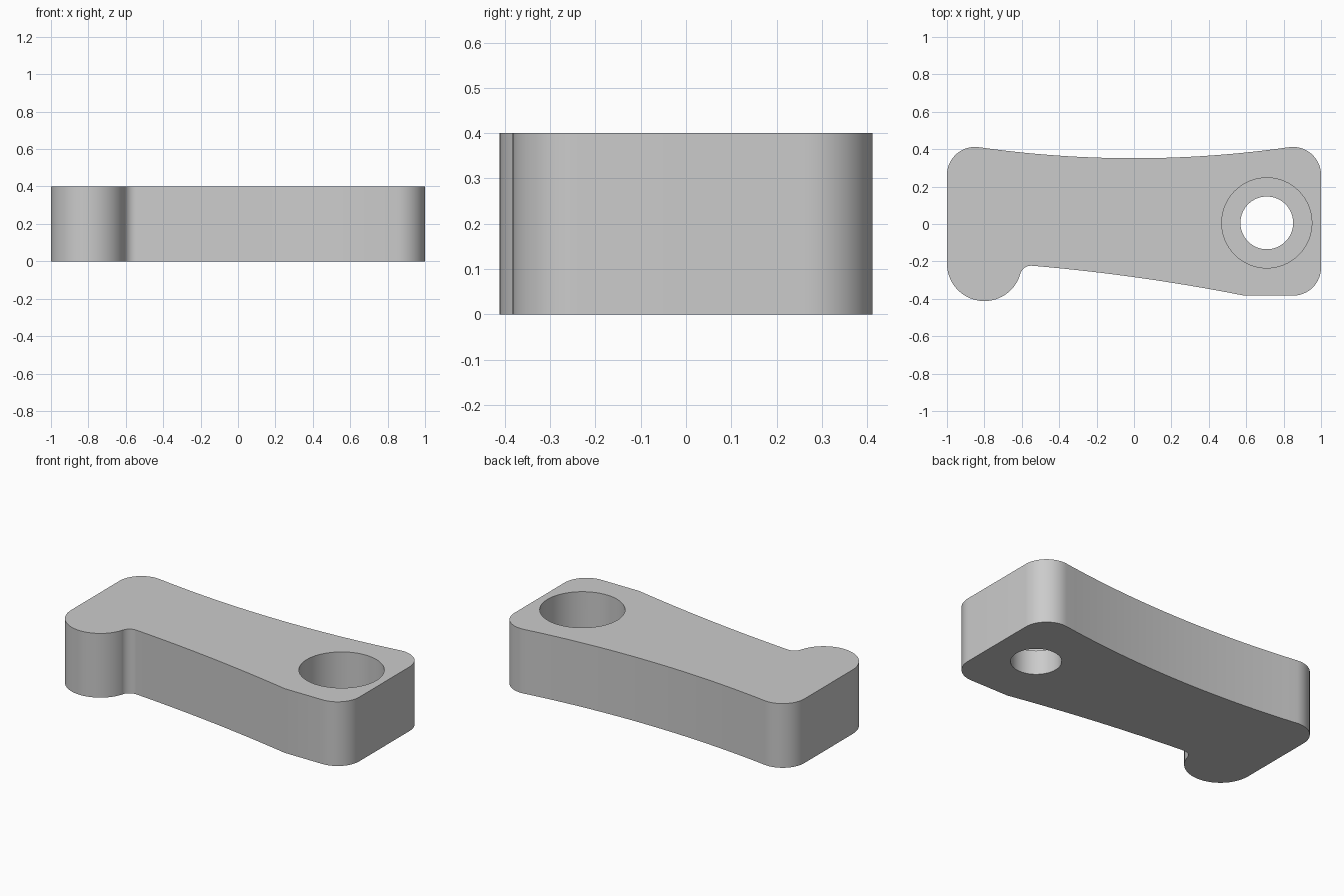
import bpy
import bmesh
from math import sin, cos, pi, radians

cube = bpy.data.objects.get("Cube")
if cube:
    bpy.data.objects.remove(cube, do_unlink=True)

HEIGHT = 0.4
CORNER = 0.15


def arc(cx, cy, r, start, end, steps=16):
    """Points on an arc, angles in degrees."""
    angles = [radians(start + (end - start) * i / steps) for i in range(steps + 1)]
    return [(cx + r * cos(a), cy + r * sin(a)) for a in angles]


def bow(p, q, sag, steps=24):
    """Points strictly between p and q, raised or lowered in y by sag at mid span."""
    ts = [i / steps for i in range(1, steps)]
    return [(p[0] + (q[0] - p[0]) * t,
             p[1] + (q[1] - p[1]) * t + 4 * sag * t * (1 - t)) for t in ts]


def prism(name, outline, z0, z1):
    """Extrude a closed outline from z0 to z1."""
    bm = bmesh.new()
    base = bm.faces.new([bm.verts.new((x, y, z0)) for x, y in outline])
    top = bmesh.ops.extrude_face_region(bm, geom=[base])["geom"]
    verts = [v for v in top if isinstance(v, bmesh.types.BMVert)]
    bmesh.ops.translate(bm, verts=verts, vec=(0, 0, z1 - z0))
    bmesh.ops.recalc_face_normals(bm, faces=bm.faces)
    mesh = bpy.data.meshes.new(name)
    bm.to_mesh(mesh)
    bm.free()
    obj = bpy.data.objects.new(name, mesh)
    bpy.context.collection.objects.link(obj)
    return obj


# Outline, counter-clockwise: corners, hooked nose and the two hollow long sides
back_right = arc(0.85, 0.262, CORNER, 0, 98)
back_left = arc(-0.85, 0.262, CORNER, 82, 180)
nose = arc(-0.8, -0.212, 0.2, 180, 344, 32)
notch = arc(-0.55, -0.283, 0.06, 164, 85, 12)
front_end = (0.59, -0.383)
front_right = arc(0.85, -0.233, CORNER, -90, 0)

outline = (back_right + bow(back_right[-1], back_left[0], -0.059) + back_left
           + nose + notch + bow(notch[-1], front_end, 0.016)
           + [front_end] + front_right)
lever = prism("lever_plate", outline, 0, HEIGHT)

# Stepped bolt hole: narrow through hole under a wide counterbore
for name, radius, bottom in (("through_hole", 0.141, -0.1), ("counterbore", 0.241, 0.15)):
    cutter = prism(name, arc(0.71, 0.006, radius, 0, 360, 64)[:-1], bottom, HEIGHT + 0.1)
    cutter.hide_render = True
    cut = lever.modifiers.new(name, "BOOLEAN")
    cut.operation = "DIFFERENCE"
    cut.solver = "EXACT"
    cut.object = cutter
    bpy.context.view_layer.objects.active = lever
    bpy.ops.object.modifier_apply(modifier=cut.name)
    bpy.data.objects.remove(cutter, do_unlink=True)

# Single plain grey
grey = bpy.data.materials.new("plain_grey")
grey.use_nodes = True
colour = (0.6, 0.6, 0.6, 1)
grey.diffuse_color = colour
grey.node_tree.nodes["Principled BSDF"].inputs["Base Color"].default_value = colour
lever.data.materials.clear()
lever.data.materials.append(grey)

# Smooth curved walls, crisp rims
bpy.ops.object.select_all(action="DESELECT")
lever.select_set(True)
bpy.context.view_layer.objects.active = lever
bpy.ops.object.shade_smooth_by_angle(angle=radians(30))
